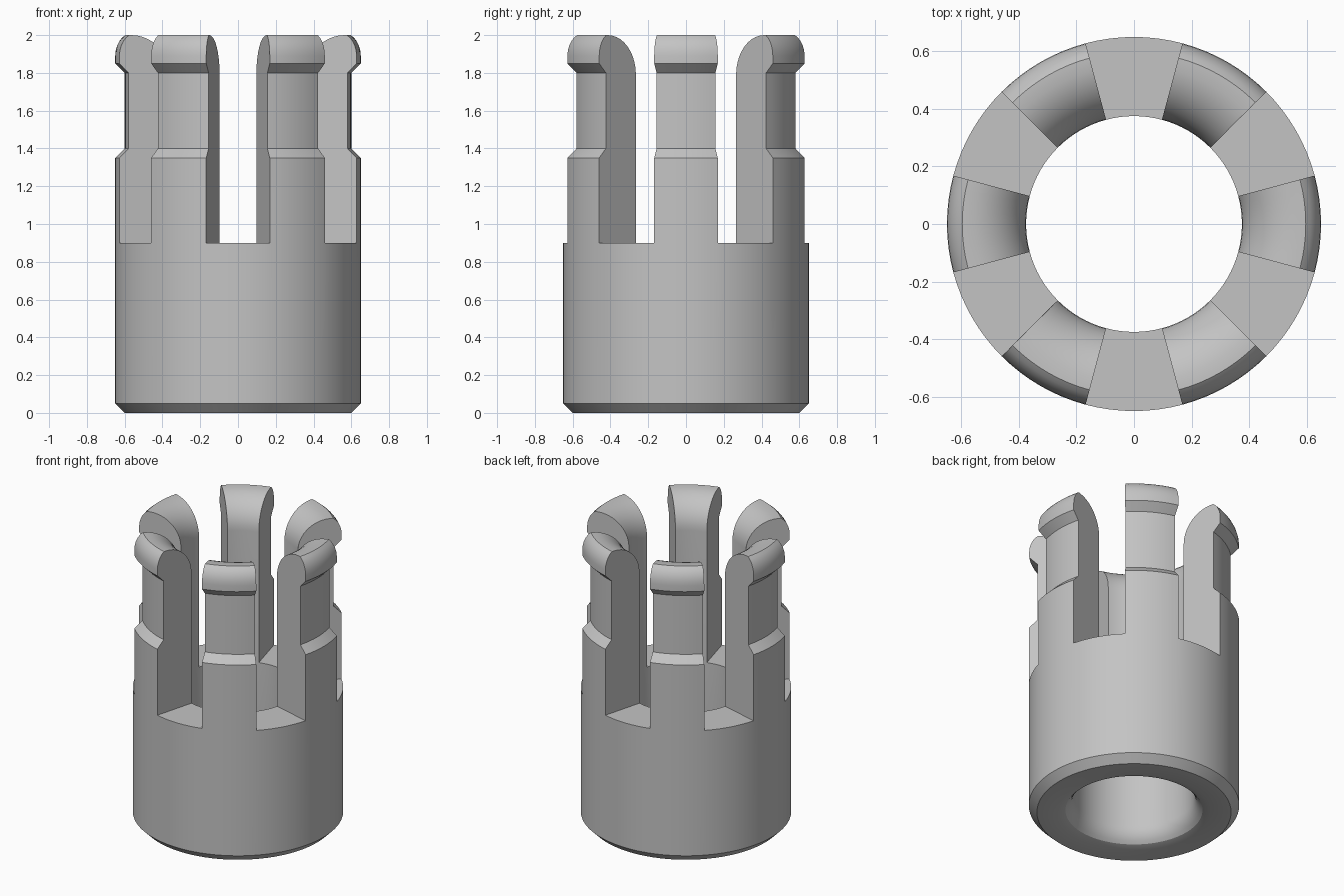
import bpy, bmesh
from math import sin, cos, pi, radians

old = bpy.data.objects.get("Cube")
if old:
    bpy.data.objects.remove(old, do_unlink=True)

SEGMENTS = 96
STEP = 2 * pi / SEGMENTS
FINGERS = 6
BORE, OUTER, NECK = 0.375, 0.65, 0.60
SLOT_Z = 0.9


def arc(cr, cz, rr, rz, start, end, steps):
    """Points of an elliptical arc in the radius/height plane."""
    angles = [radians(start + (end - start) * i / steps) for i in range(steps + 1)]
    return [(cr + rr * cos(a), cz + rz * sin(a)) for a in angles]


# Lower ring: flared bore mouth, chamfered foot, straight wall up to the slots
base_profile = ([(BORE, SLOT_Z)]
                + arc(0.515, 0.12, 0.14, 0.14, 180, 239, 6)[:-1]
                + [(0.47, 0), (NECK, 0), (OUTER, 0.05), (OUTER, SLOT_Z)])

# Finger: shoulder, neck, hooked lip, rounded nose and long inner curve
finger_profile = ([(OUTER, SLOT_Z), (OUTER, 1.35), (NECK, 1.4), (NECK, 1.8), (OUTER, 1.85)]
                  + arc(0.55, 1.89, 0.10, 0.125, 0, 62, 5)
                  + arc(0.585, 1.79, 0.21, 0.21, 90, 180, 10)
                  + [(BORE, SLOT_Z)])


def ring_points(bm, profile, angle):
    return [bm.verts.new((r * cos(angle), r * sin(angle), z)) for r, z in profile]


def sweep(bm, profile, index):
    """Revolve an open profile through one angular step."""
    a = ring_points(bm, profile, index * STEP)
    b = ring_points(bm, profile, (index + 1) * STEP)
    for j in range(len(profile) - 1):
        bm.faces.new((a[j], b[j], b[j + 1], a[j + 1]))


def is_finger(index):
    pitch = SEGMENTS // FINGERS
    return (index + pitch // 4) % pitch < pitch // 2


# Slotted collar, revolved step by step with fingers and slots alternating
bm = bmesh.new()
for i in range(SEGMENTS):
    sweep(bm, base_profile, i)
    if is_finger(i):
        sweep(bm, finger_profile, i)
    else:
        sweep(bm, [(OUTER, SLOT_Z), (BORE, SLOT_Z)], i)
    # Flat side wall where a finger meets a slot
    if is_finger(i) != is_finger(i - 1):
        bm.faces.new(ring_points(bm, finger_profile, i * STEP))
bmesh.ops.remove_doubles(bm, verts=bm.verts, dist=1e-4)
bmesh.ops.recalc_face_normals(bm, faces=bm.faces)

mesh = bpy.data.meshes.new("slotted_collar")
bm.to_mesh(mesh)
bm.free()
collar = bpy.data.objects.new("slotted_collar", mesh)
bpy.context.collection.objects.link(collar)

# Plain grey material
grey = bpy.data.materials.new("light_grey")
grey.use_nodes = True
colour = (0.55, 0.55, 0.55, 1)
grey.diffuse_color = colour
grey.node_tree.nodes["Principled BSDF"].inputs["Base Color"].default_value = colour
mesh.materials.append(grey)

bpy.ops.object.select_all(action='DESELECT')
collar.select_set(True)
bpy.context.view_layer.objects.active = collar
bpy.ops.object.shade_smooth_by_angle(angle=radians(28))
